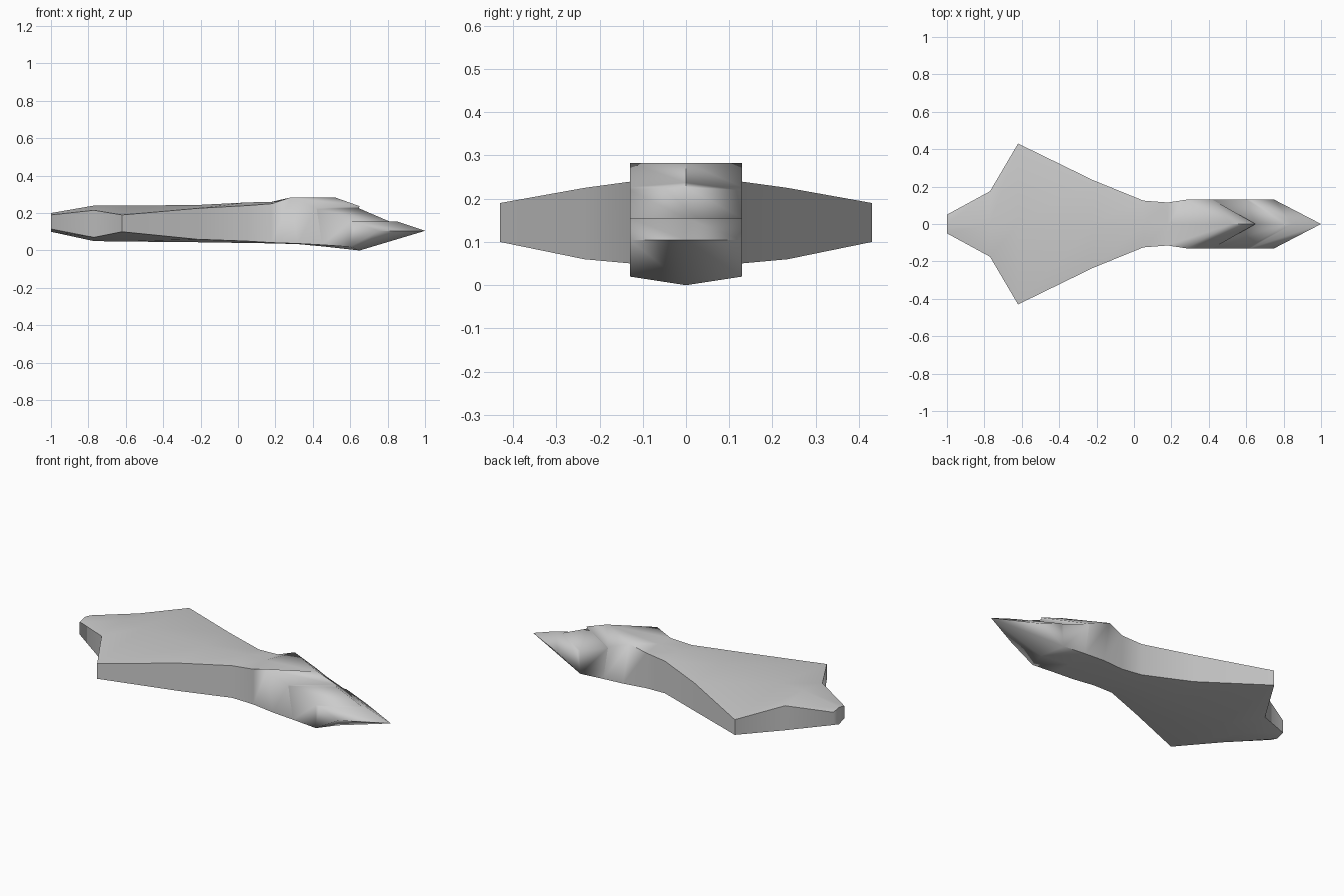
import bpy, bmesh, math

if "Cube" in bpy.data.objects:
    bpy.data.objects.remove(bpy.data.objects["Cube"])

# Stations from tail to nose: top centre (x, z), top edge (x, z),
# bottom edge (x, z), bottom centre (x, z), half width
def flat(x, w, top, top_edge, bot_edge, bot):
    return ((x, top), (x, top_edge), (x, bot_edge), (x, bot), w)

stations = [
    # tail, wings and waist
    flat(-1.00, .05, .20, .19, .115, .10),
    flat(-.77, .175, .24, .215, .07, .05),
    flat(-.62, .43, .24, .19, .10, .048),
    flat(-.22, .235, .243, .225, .06, .044),
    flat(.05, .125, .257, .24, .05, .04),
    flat(.18, .115, .26, .25, .042, .038),
    # swept cabin roof
    ((.52, .283), (.28, .283), (.32, .037), (.32, .034), .13),
    # brow above the windshield, with a small lip
    ((.65, .237), (.42, .227), (.45, .03), (.45, .022), .13),
    ((.645, .226), (.42, .22), (.45, .03), (.45, .022), .13),
    # windshield foot and nose deck
    ((.81, .155), (.60, .155), (.60, .02), (.65, 0), .13),
    ((.85, .155), (.62, .155), (.60, .02), (.65, 0), .13),
    # pointed nose
    ((1, .105), (.75, .105), (.75, .105), (1, .105), .13),
]


def ring(bm, s):
    tc, te, be, bc, w = s
    pts = [(tc, 0), (te, w), (be, w), (bc, 0), (be, -w), (te, -w)]
    return [bm.verts.new((x, y, z)) for (x, z), y in pts]


# Loft the hull through the stations
bm = bmesh.new()
rings = [ring(bm, s) for s in stations]
for a, b in zip(rings, rings[1:]):
    for i in range(6):
        j = (i + 1) % 6
        bm.faces.new((a[i], a[j], b[j], b[i]))
bm.faces.new(rings[0])
bmesh.ops.remove_doubles(bm, verts=bm.verts[:], dist=1e-4)
bmesh.ops.recalc_face_normals(bm, faces=bm.faces[:])
mesh = bpy.data.meshes.new("hull")
bm.to_mesh(mesh)
bm.free()
hull = bpy.data.objects.new("hull", mesh)
bpy.context.collection.objects.link(hull)

# Soft shading with crisp lips and side edges
bpy.context.view_layer.objects.active = hull
hull.select_set(True)
bpy.ops.object.shade_smooth_by_angle(angle=math.radians(65))
